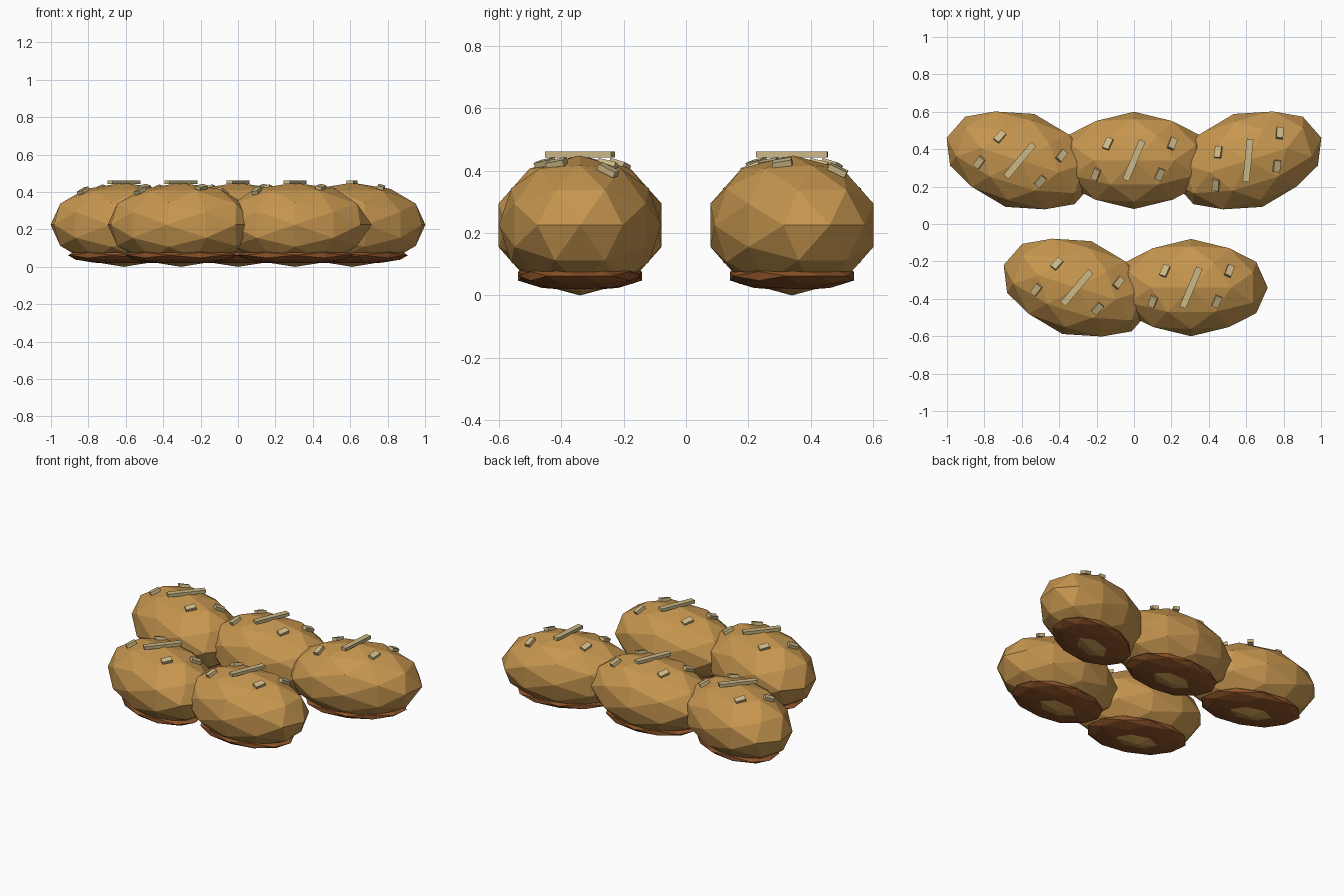
import bpy, bmesh, math
from mathutils import Vector, Matrix

if "Cube" in bpy.data.objects:
    bpy.data.objects.remove(bpy.data.objects["Cube"])


def material(name, srgb):
    lin = [((c / 255 + 0.055) / 1.055) ** 2.4 for c in srgb]
    m = bpy.data.materials.new(name)
    m.diffuse_color = (*lin, 1)
    m.use_nodes = True
    m.node_tree.nodes["Principled BSDF"].inputs["Base Color"].default_value = m.diffuse_color
    return m


CRUST = material("golden crust", (198, 150, 79))
BASE = material("dark baked base", (140, 82, 40))
SEED = material("pale topping", (204, 184, 134))


def finish(bm, name, mat, matrix):
    bmesh.ops.recalc_face_normals(bm, faces=bm.faces[:])
    me = bpy.data.meshes.new(name)
    bm.to_mesh(me)
    bm.free()
    me.materials.append(mat)
    me.transform(matrix)
    ob = bpy.data.objects.new(name, me)
    bpy.context.collection.objects.link(ob)
    return ob


def faceted_ball(name, mat, centre, radii, place):
    # 80-face ball: icosahedron with two-fold axes on x, y, z, split once
    bm = bmesh.new()
    t = (1 + 5 ** 0.5) / 2
    for a in (-1, 1):
        for b in (-t, t):
            for co in ((b, a, 0), (0, b, a), (a, 0, b)):
                bm.verts.new(co)
    bmesh.ops.convex_hull(bm, input=bm.verts[:])
    bmesh.ops.subdivide_edges(bm, edges=bm.edges[:], cuts=1, use_grid_fill=True)
    for v in bm.verts:
        v.co.normalize()
    m = place @ Matrix.Translation(centre) @ Matrix.Diagonal((*radii, 1))
    return finish(bm, name, mat, m)


def chip(name, size, local, place):
    bm = bmesh.new()
    bmesh.ops.create_cube(bm, size=1)
    return finish(bm, name, SEED, place @ local @ Matrix.Diagonal((*size, 1)))


RX, RY, RZ = 0.41, 0.26, 0.225
TURN = Matrix.Rotation(-0.4, 4, 'Z')


def roll(i, x, y, angle):
    place = Matrix.Translation((x, y, 0)) @ Matrix.Rotation(angle, 4, 'Z')
    # Body and darker underside
    faceted_ball(f"roll_{i}", CRUST, (0, 0, RZ), (RX, RY, RZ), place)
    faceted_ball(f"roll_base_{i}", BASE, (0, 0, 0.062), (0.312, 0.197, 0.047), place)
    # Long strip on top
    chip(f"top_strip_{i}", (0.036, 0.23, 0.02),
         Matrix.Translation((0, 0, 0.452)) @ TURN, place)
    # Small flakes lying on the crust
    for k, (sx, sy) in enumerate(((-0.14, 0.09), (0.205, 0.09), (-0.205, -0.075), (0.138, -0.075))):
        h = RZ * math.sqrt(1 - (sx / RX) ** 2 - (sy / RY) ** 2)
        n = Vector((sx / RX ** 2, sy / RY ** 2, h / RZ ** 2))
        tilt = Vector((0, 0, 1)).rotation_difference(n).to_matrix().to_4x4()
        chip(f"flake_{i}_{k}", (0.036, 0.062, 0.02),
             Matrix.Translation((sx, sy, RZ + h - 0.002)) @ tilt @ TURN, place)


# Three rolls behind, two in front
spots = ((-0.61, 0.34, -0.3), (0, 0.34, 0), (0.61, 0.34, 0.3),
         (-0.305, -0.34, -0.3), (0.305, -0.34, 0))
for i, s in enumerate(spots):
    roll(i, *s)
